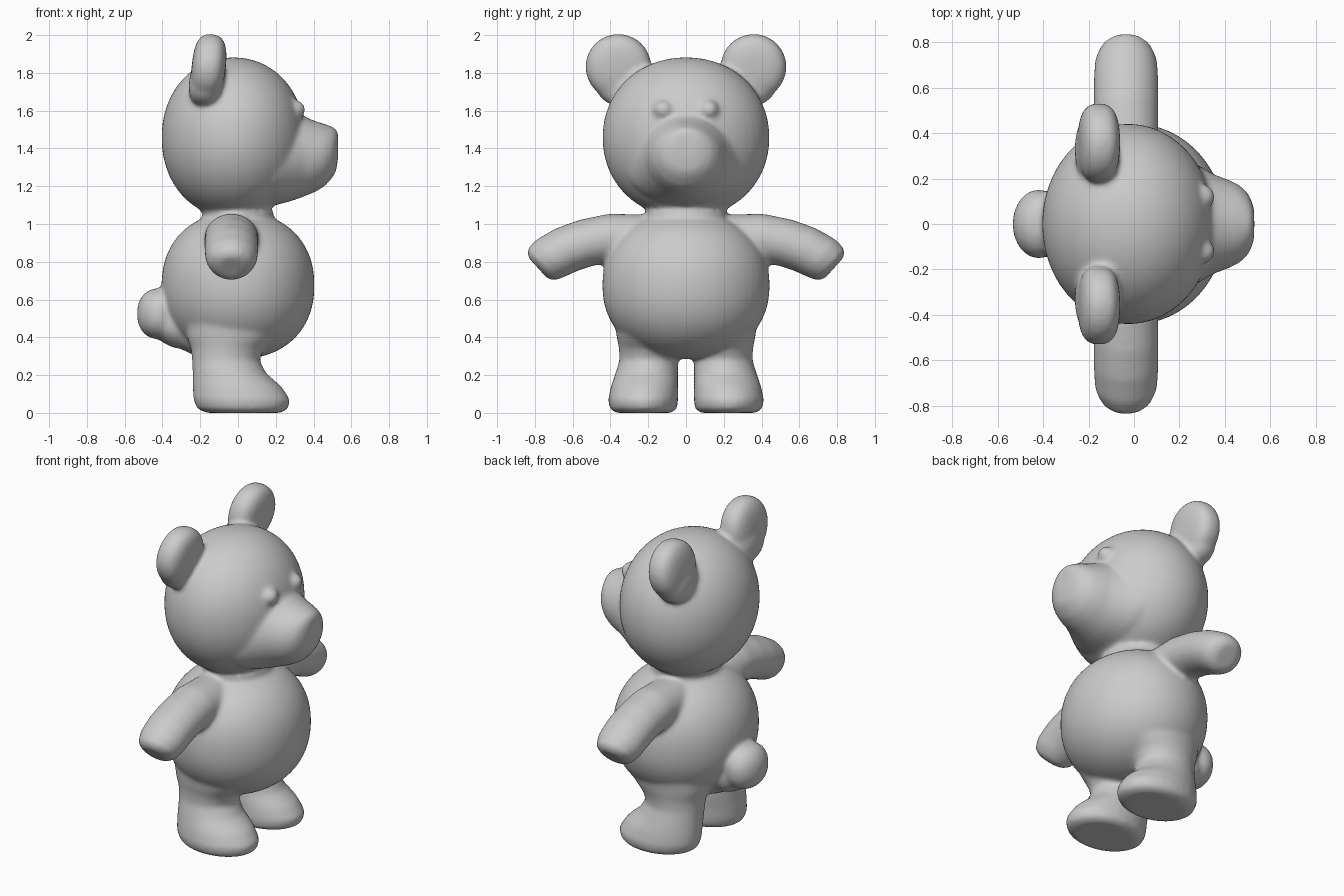
import bpy, bmesh
from math import sin, cos, pi, radians, hypot
from mathutils import Vector, Matrix

bm = bmesh.new()


def blob(loc, rad, n=2.0, tilt=0.0):
    """Super-ellipsoid around its local z axis, turned by tilt degrees about y."""
    m = Matrix.Translation(loc) @ Matrix.Rotation(radians(tilt), 4, 'Y') @ Matrix.Diagonal((*rad, 1))
    for v in bmesh.ops.create_uvsphere(bm, u_segments=48, v_segments=32, radius=1)["verts"]:
        c = v.co
        c = c / (hypot(c.x, c.y) ** n + abs(c.z) ** n) ** (1 / n)
        v.co = m @ c


def loft(sections, sides=32):
    """Closed skin over ellipses given as (centre, half axis u, half axis v)."""
    rings = [[bm.verts.new(Vector(c) + Vector(u) * cos(2 * pi * i / sides) + Vector(w) * sin(2 * pi * i / sides))
              for i in range(sides)] for c, u, w in sections]
    faces = [bm.faces.new((a[i], a[(i + 1) % sides], b[(i + 1) % sides], b[i]))
             for a, b in zip(rings, rings[1:]) for i in range(sides)]
    faces += [bm.faces.new(rings[0][::-1]), bm.faces.new(rings[-1])]
    bmesh.ops.recalc_face_normals(bm, faces=faces)


# Torso and head
blob((0, 0, 0.675), (0.405, 0.443, 0.39), 2.2)
blob((-0.025, 0, 1.457), (0.38, 0.442, 0.425), 2.08)
blob((0, 0, 1.055), (0.19, 0.215, 0.06))

# (x, bottom z, top z, half width) from the cheeks to the nose
MUZZLE = [(0.05, 1.08, 1.50, 0.36), (0.20, 1.10, 1.53, 0.315), (0.28, 1.12, 1.57, 0.262),
          (0.35, 1.145, 1.57, 0.22), (0.41, 1.17, 1.545, 0.198), (0.46, 1.20, 1.53, 0.175),
          (0.50, 1.245, 1.515, 0.14), (0.52, 1.28, 1.505, 0.10), (0.53, 1.35, 1.48, 0.06)]
loft([((x, 0, (a + b) / 2), (0, w, 0), (0, 0, (b - a) / 2)) for x, a, b, w in MUZZLE])

# Tail with its lower root
blob((-0.42, 0, 0.525), (0.115, 0.152, 0.135), 2.2)
blob((-0.33, 0, 0.46), (0.15, 0.145, 0.11), 2, 30)
blob((-0.22, 0, 0.42), (0.20, 0.15, 0.11), 2, 25)

# (z, centre x, centre y, radius x, radius y) for a leg with its foot
LEG = [(0.0, 0.03, 0.225, 0.195, 0.145), (0.02, 0.025, 0.226, 0.24, 0.178),
       (0.07, 0.02, 0.227, 0.257, 0.186), (0.14, -0.005, 0.22, 0.235, 0.178),
       (0.21, -0.045, 0.208, 0.195, 0.166), (0.28, -0.065, 0.197, 0.178, 0.155),
       (0.34, -0.055, 0.192, 0.195, 0.163), (0.40, -0.035, 0.192, 0.235, 0.175),
       (0.50, -0.02, 0.19, 0.26, 0.19)]
# (y, z, slope in degrees, radius x, radius across) for an arm
ARM = [(0.15, 0.92, 0, 0.14, 0.13), (0.40, 0.925, -4, 0.143, 0.13),
       (0.53, 0.90, -16, 0.143, 0.127), (0.63, 0.865, -28, 0.143, 0.127),
       (0.715, 0.82, -38, 0.138, 0.125), (0.765, 0.785, -42, 0.115, 0.112),
       (0.785, 0.768, -42, 0.07, 0.08)]

for s in (-1, 1):
    # Eyes and ears
    blob((0.30, s * 0.12, 1.605), (0.058, 0.054, 0.052))
    blob((-0.155, s * 0.358, 1.832), (0.174, 0.174, 0.09), 2.8, 96)
    blob((-0.17, s * 0.33, 1.74), (0.12, 0.15, 0.09), 2.4, 96)
    loft([((cx, s * cy, z), (rx, 0, 0), (0, ry, 0)) for z, cx, cy, rx, ry in LEG])
    loft([((-0.035, s * y, z), (rx, 0, 0), (0, -s * r * sin(radians(a)), r * cos(radians(a))))
          for y, z, a, rx, r in ARM])

mesh = bpy.data.meshes.new("bear")
bm.to_mesh(mesh)
bm.free()
bear = bpy.data.objects.new("bear", mesh)
bpy.context.collection.objects.link(bear)
bpy.context.view_layer.objects.active = bear
bear.select_set(True)

# Fuse all parts into one skin with soft joints
fuse = bear.modifiers.new("fuse", 'REMESH')
fuse.mode = 'VOXEL'
fuse.voxel_size = 0.012
soft = bear.modifiers.new("soften", 'SMOOTH')
soft.factor = 0.5
soft.iterations = 16
for name in ("fuse", "soften"):
    bpy.ops.object.modifier_apply(modifier=name)
bpy.ops.object.shade_smooth()
